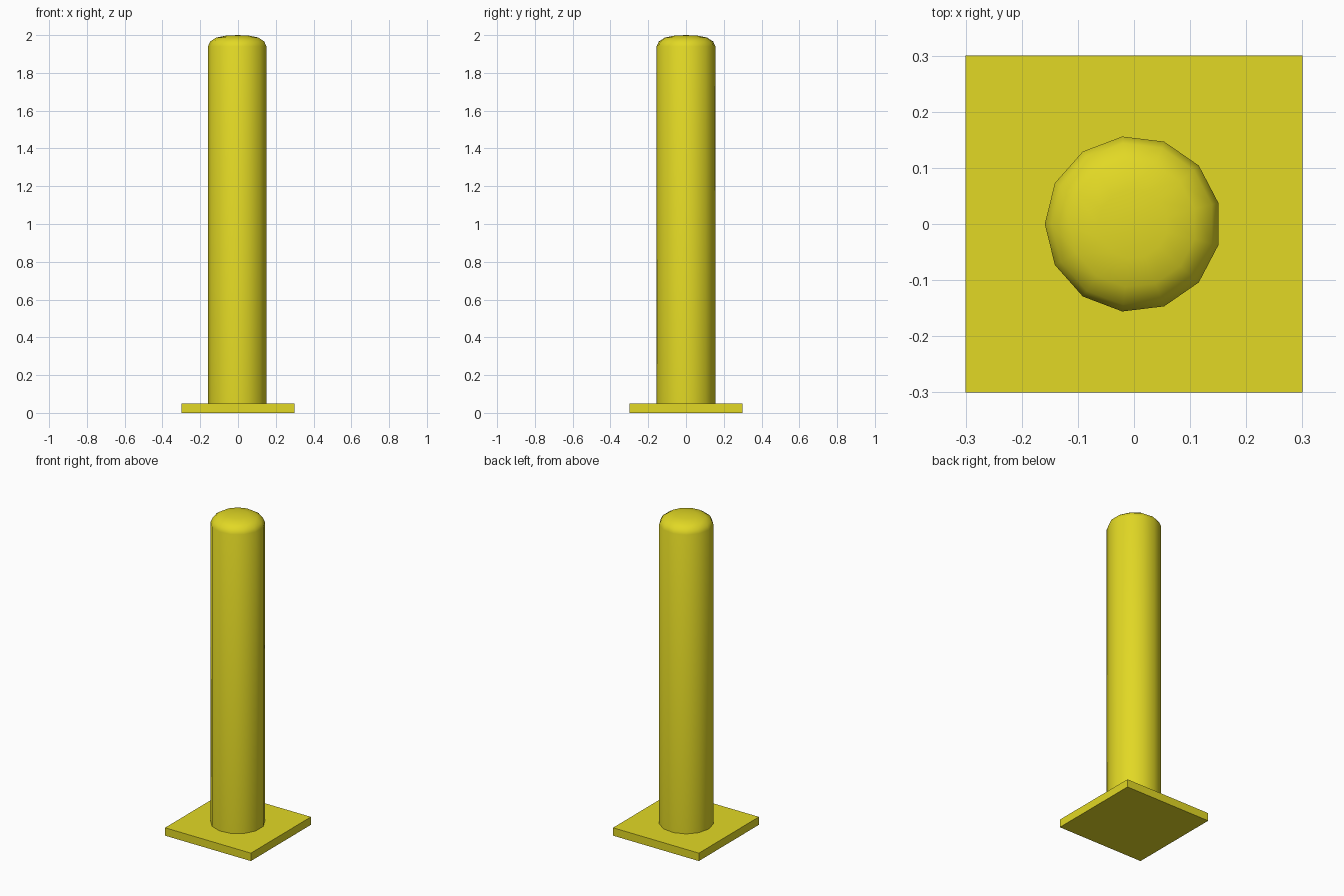
import bpy
import bmesh
import math

cube = bpy.data.objects.get("Cube")
if cube:
    bpy.data.objects.remove(cube, do_unlink=True)

yellow = bpy.data.materials.new("safety_yellow")
yellow.use_nodes = True
COLOUR = (0.76, 0.69, 0.018, 1)
yellow.diffuse_color = COLOUR
yellow.node_tree.nodes["Principled BSDF"].inputs["Base Color"].default_value = COLOUR


def add_object(name, bm):
    bmesh.ops.recalc_face_normals(bm, faces=bm.faces)
    mesh = bpy.data.meshes.new(name)
    bm.to_mesh(mesh)
    bm.free()
    mesh.materials.append(yellow)
    obj = bpy.data.objects.new(name, mesh)
    bpy.context.collection.objects.link(obj)
    return obj


# Square base plate
PLATE = 0.6
THICK = 0.05
bm = bmesh.new()
bmesh.ops.create_cube(bm, size=1)
bmesh.ops.scale(bm, vec=(PLATE, PLATE, THICK), verts=bm.verts)
bmesh.ops.translate(bm, vec=(0, 0, THICK / 2), verts=bm.verts)
add_object("base_plate", bm)

# Thirteen-sided post with a shallow rounded cap, a corner facing -x
SIDES = 13
profile = [(0.157, THICK), (0.157, 1.94), (0.145, 1.966),
           (0.113, 1.987), (0.062, 1.997)]
bm = bmesh.new()
rings = []
for radius, z in profile:
    angles = [math.pi + math.tau * i / SIDES for i in range(SIDES)]
    rings.append([bm.verts.new((radius * math.cos(a) - 0.002,
                                radius * math.sin(a), z)) for a in angles])
for low, high in zip(rings, rings[1:]):
    for i in range(SIDES):
        j = (i + 1) % SIDES
        bm.faces.new((low[i], low[j], high[j], high[i]))
tip = bm.verts.new((-0.002, 0, 2))
for i in range(SIDES):
    bm.faces.new((rings[-1][i], rings[-1][(i + 1) % SIDES], tip))
bm.faces.new(rings[0][::-1])
post = add_object("post", bm)

# Smooth the round sides, keep the bottom rim sharp
bpy.ops.object.select_all(action="DESELECT")
post.select_set(True)
bpy.context.view_layer.objects.active = post
bpy.ops.object.shade_smooth_by_angle(angle=math.radians(50))
